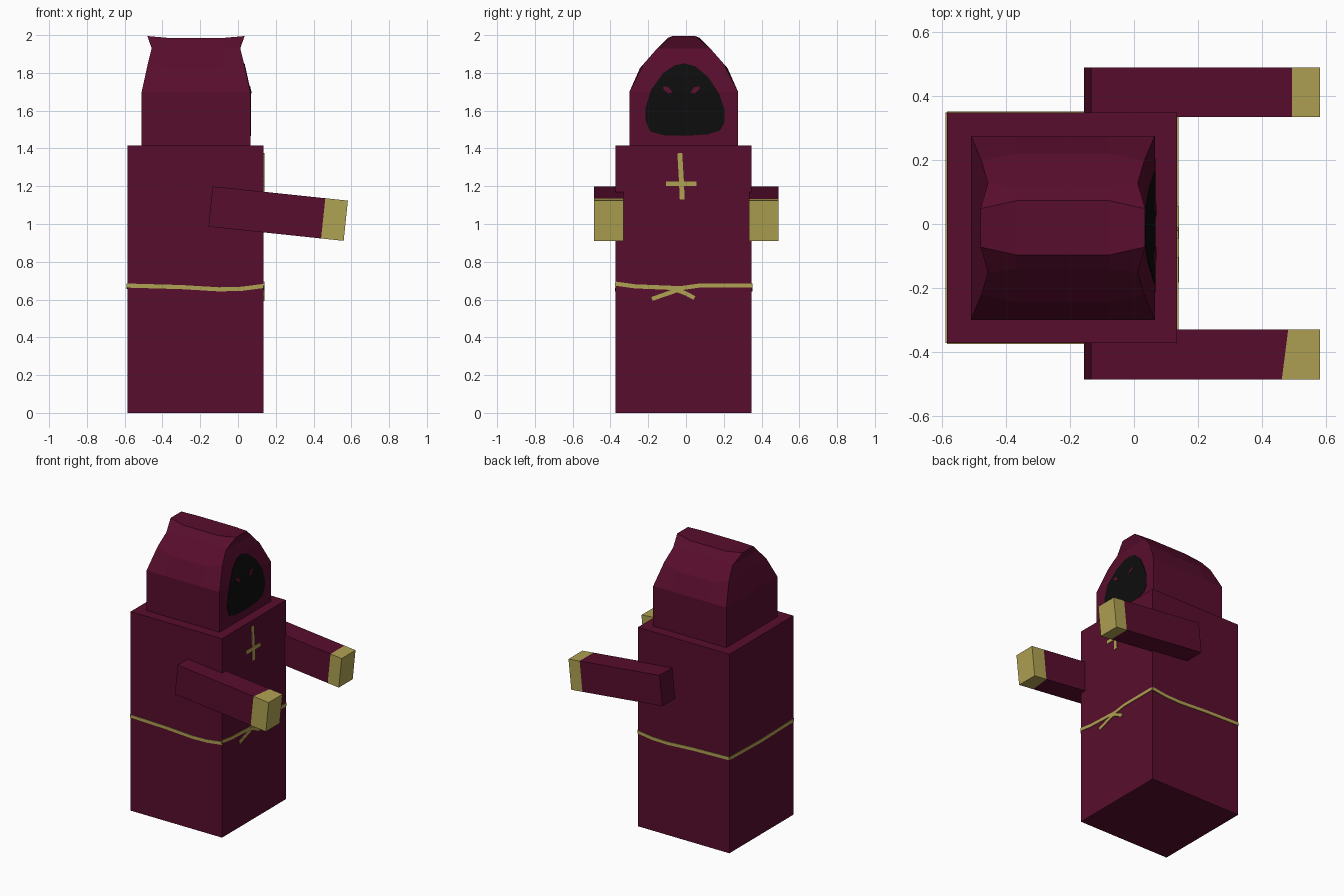
import bpy, bmesh, math
from mathutils import Vector, Matrix

if "Cube" in bpy.data.objects:
    bpy.data.objects.remove(bpy.data.objects["Cube"])


def material(name, rgb):
    m = bpy.data.materials.new(name)
    m.diffuse_color = (*rgb, 1)
    m.use_nodes = True
    m.node_tree.nodes["Principled BSDF"].inputs["Base Color"].default_value = m.diffuse_color
    return m


MAROON = material("maroon cloth", (0.098, 0.004, 0.026))
GOLD = material("dull gold", (0.43, 0.36, 0.085))
BLACK = material("shadow black", (0.004, 0.004, 0.004))


def finish(name, bm, *mats):
    bmesh.ops.recalc_face_normals(bm, faces=bm.faces[:])
    me = bpy.data.meshes.new(name)
    bm.to_mesh(me)
    bm.free()
    for m in mats:
        me.materials.append(m)
    ob = bpy.data.objects.new(name, me)
    bpy.context.collection.objects.link(ob)
    return ob


def box(bm, lo, hi):
    lo, hi = Vector(lo), Vector(hi)
    mat = Matrix.Translation((lo + hi) / 2) @ Matrix.Diagonal((*(hi - lo), 1))
    return bmesh.ops.create_cube(bm, size=1, matrix=mat)


# robe body
bm = bmesh.new()
box(bm, (-0.585, -0.372, 0), (0.135, 0.348, 1.415))
finish("robe_body", bm, MAROON)

# hood: half profiles (y offset, z, x inset) for the ends and the fuller middle
YC, XC, HX = -0.012, -0.2225, 0.2875
END = [(0.2875, 1.41, 0), (0.2875, 1.70, 0), (0.21, 1.85, 0.033),
       (0.14, 1.93, 0.053), (0.06, 1.995, 0.03)]
MID = [(0.2875, 1.41, 0), (0.2875, 1.70, 0), (0.232, 1.825, 0),
       (0.128, 1.94, 0), (0.085, 1.985, 0)]
bm = bmesh.new()
rings = []
for prof, side, flat in ((END, -1, None), (MID, -1, 0.145), (MID, 1, 0.145), (END, 1, None)):
    pts = [(-y, z, i) for y, z, i in prof] + [(y, z, i) for y, z, i in reversed(prof)]
    rings.append([bm.verts.new((XC + side * (flat if flat else HX - i), YC + y, z))
                  for y, z, i in pts])
n = len(rings[0])
for a, b in zip(rings, rings[1:]):
    for i in range(n):
        j = (i + 1) % n
        bm.faces.new((a[i], a[j], b[j], b[i]))
for r in (rings[0], rings[-1]):
    for i in range(n // 2 - 1):
        bm.faces.new((r[i], r[i + 1], r[n - 2 - i], r[n - 1 - i]))
finish("hood", bm, MAROON)

# arms with gold hands
tilt = Matrix.Translation((0.2125, 0, 1.055)) @ Matrix.Rotation(math.radians(6), 4, 'Y')
for name, y0, y1, cut, slant in (("near_arm", -0.486, -0.33, 0.25, -0.13),
                                 ("far_arm", 0.334, 0.49, 0.272, 0)):
    bm = bmesh.new()
    box(bm, (-0.36, y0, -0.107), (0.36, y1, 0.107))
    p, nrm = Vector((cut, (y0 + y1) / 2, 0)), Vector((1, slant, 0))
    bmesh.ops.bisect_plane(bm, geom=bm.verts[:] + bm.edges[:] + bm.faces[:],
                           plane_co=p, plane_no=nrm)
    for f in bm.faces:
        f.material_index = int((f.calc_center_median() - p).dot(nrm) > 0)
    bm.transform(tilt)
    finish(name, bm, MAROON, GOLD)


# thin plates: a 2D shape placed on a surface by a mapping (u, z, height) -> point
def plate(name, quads, place, mat, lift=0.004, split=None):
    bm = bmesh.new()
    for q in quads:
        bm.faces.new([bm.verts.new((u, 0, z)) for u, z in q])
    if split:
        bmesh.ops.bisect_plane(bm, geom=bm.verts[:] + bm.edges[:] + bm.faces[:],
                               plane_co=(0, 0, split), plane_no=(0, 0, 1))
    bmesh.ops.remove_doubles(bm, verts=bm.verts[:], dist=0.0001)
    ext = bmesh.ops.extrude_face_region(bm, geom=bm.faces[:], use_keep_orig=True)
    top = {v for v in ext["geom"] if isinstance(v, bmesh.types.BMVert)}
    for v in bm.verts:
        v.co = place(v.co.x, v.co.z, lift if v in top else -0.001)
    return finish(name, bm, mat)


def ribbon(pts, w):
    pts = [Vector(p) for p in pts]
    rails = []
    for i, p in enumerate(pts):
        d = (pts[min(i + 1, len(pts) - 1)] - pts[max(i - 1, 0)]).normalized()
        o = Vector((-d.y, d.x)) * w / 2
        rails.append((p + o, p - o))
    return [(a[0], a[1], b[1], b[0]) for a, b in zip(rails, rails[1:])]


def on_chest(u, z, h):
    return (0.135 + h, u, z)


def on_back(u, z, h):
    return (-0.585 - h, u, z)


def on_near(u, z, h):
    return (u, -0.372 - h, z)


def on_far(u, z, h):
    return (u, 0.348 + h, z)


def on_face(u, z, h):
    return (0.065 + h - 0.033 * max(0, z - 1.70) / 0.15, u, z)


# rope belt
side = [(-0.585, 0.674), (-0.3, 0.666), (-0.1, 0.654), (0.02, 0.657), (0.135, 0.672)]
chest = [(-0.372, 0.684), (-0.27, 0.670), (-0.03, 0.660), (0.07, 0.674), (0.348, 0.674)]
plate("belt_near", ribbon(side, 0.022), on_near, GOLD)
plate("belt_far", ribbon(side, 0.022), on_far, GOLD)
plate("belt_front", ribbon(chest, 0.022), on_chest, GOLD)
plate("belt_back", ribbon([(-0.372, 0.674), (0, 0.666), (0.348, 0.674)], 0.022), on_back, GOLD)
plate("belt_tail_left", ribbon([(-0.18, 0.603), (-0.11, 0.628), (-0.03, 0.655)], 0.022),
      on_chest, GOLD, 0.005)
plate("belt_tail_right", ribbon([(0.045, 0.608), (0.0, 0.632), (-0.06, 0.655)], 0.022),
      on_chest, GOLD, 0.006)

# chest cross
plate("cross_upright", ribbon([(-0.033, 1.375), (-0.025, 1.24), (-0.02, 1.13)], 0.026),
      on_chest, GOLD)
plate("cross_bar", ribbon([(-0.105, 1.214), (0.055, 1.214)], 0.024), on_chest, GOLD, 0.005)

# dark face opening and eyes
opening = [(-0.215, 1.55), (-0.213, 1.62), (-0.185, 1.71), (-0.12, 1.80), (-0.06, 1.84),
           (-0.01, 1.85), (0.05, 1.835), (0.12, 1.775), (0.175, 1.69), (0.205, 1.60),
           (0.205, 1.54), (0.18, 1.495), (0.12, 1.475), (0.0, 1.467), (-0.12, 1.47),
           (-0.19, 1.49)]
plate("face_opening", [opening], on_face, BLACK, 0.003, split=1.70)
for name, yc, s in (("left_eye", -0.098, -1), ("right_eye", 0.05, 1)):
    eye = [(yc + s * y, 1.71 + z) for y, z in
           ((-0.026, -0.014), (-0.004, -0.019), (0.022, 0.004), (0.022, 0.02), (-0.006, 0.014))]
    plate(name, [eye], on_face, MAROON, 0.006, split=1.70)
